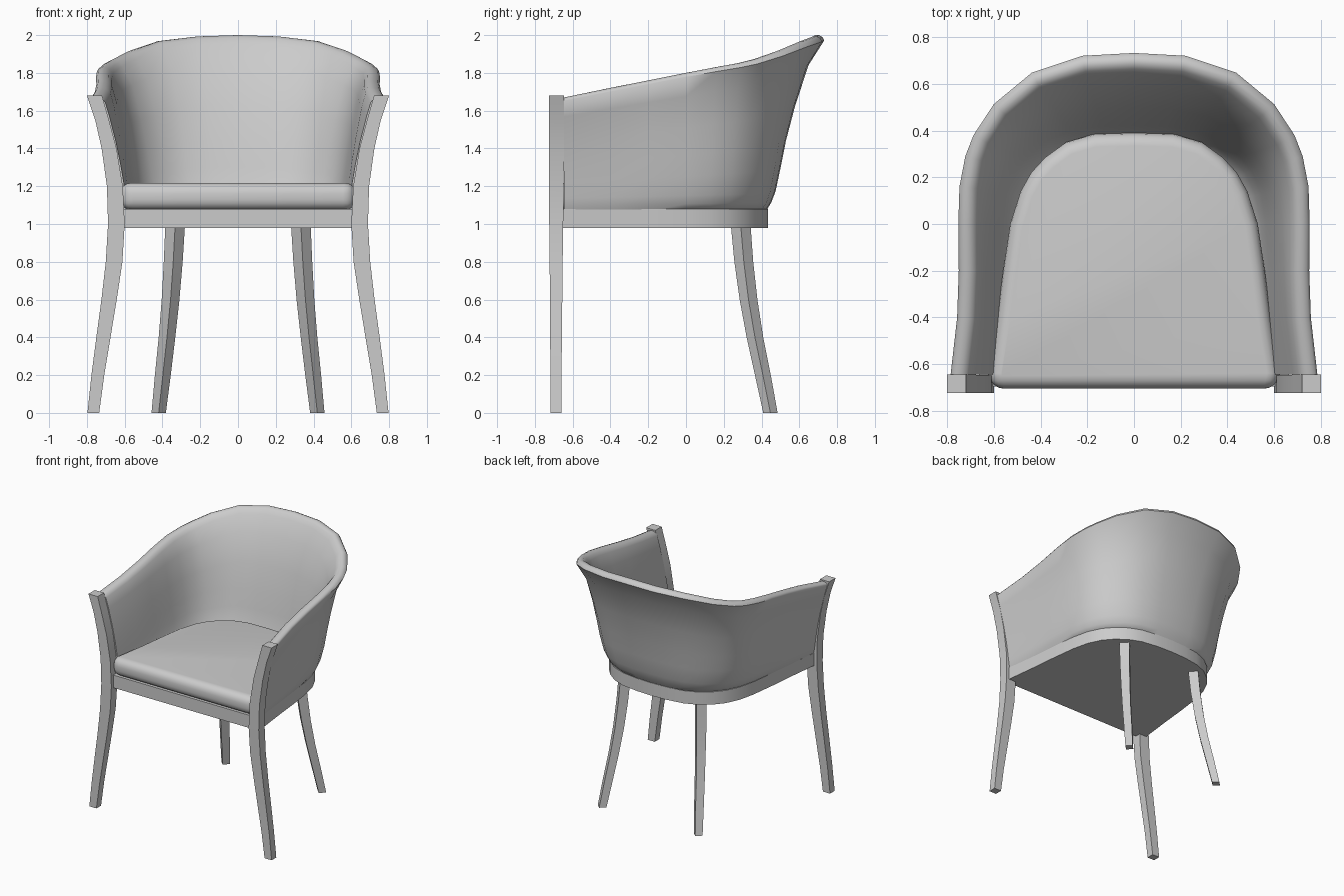
import bpy, bmesh, math
from mathutils import Vector

cube = bpy.data.objects.get("Cube")
if cube:
    bpy.data.objects.remove(cube, do_unlink=True)

grey = bpy.data.materials.new("light grey")
grey.use_nodes = True
colour = (0.6, 0.6, 0.6, 1)
grey.diffuse_color = colour
grey.node_tree.nodes["Principled BSDF"].inputs["Base Color"].default_value = colour


def loft(name, rings, smooth, bevel=None):
    """Skin closed rings of equal length, cap both ends."""
    bm = bmesh.new()
    loops = [[bm.verts.new(p) for p in ring] for ring in rings]
    for a, b in zip(loops, loops[1:]):
        for i in range(len(a)):
            j = (i + 1) % len(a)
            bm.faces.new((a[i], a[j], b[j], b[i]))
    bm.faces.new(loops[0])
    bm.faces.new(loops[-1])
    bmesh.ops.recalc_face_normals(bm, faces=bm.faces)
    mesh = bpy.data.meshes.new(name)
    bm.to_mesh(mesh)
    bm.free()
    ob = bpy.data.objects.new(name, mesh)
    bpy.context.collection.objects.link(ob)
    mesh.materials.append(grey)
    bpy.ops.object.select_all(action='DESELECT')
    ob.select_set(True)
    bpy.context.view_layer.objects.active = ob
    if bevel:
        mod = ob.modifiers.new("Rounded edge", 'BEVEL')
        mod.width, mod.segments = bevel, 4
        mod.limit_method, mod.angle_limit = 'ANGLE', math.radians(50)
        bpy.ops.object.modifier_apply(modifier=mod.name)
    bpy.ops.object.shade_smooth_by_angle(angle=math.radians(smooth))


def mirrored(half):
    """Complete a half outline, given from the front to the centre of the back."""
    return half + [(-p[0], *p[1:]) for p in half[-2::-1]]


# Seat rail: flat D-shaped slab
rail = mirrored([(.61, -.695), (.665, -.655), (.635, -.4), (.615, -.2), (.59, 0), (.56, .13),
                 (.51, .235), (.45, .305), (.365, .37), (.265, .41), (.13, .43), (0, .435)])
loft("seat_rail", [[(x, y, z) for x, y in rail] for z in (.98, 1.08)], smooth=35)

# Seat cushion: rounded D-shaped pad
pad = mirrored([(.61, -.705), (.625, -.64), (.585, -.4), (.56, -.2), (.53, 0), (.485, .14),
                (.44, .22), (.38, .285), (.29, .35), (.17, .385), (0, .39)])
loft("seat_cushion", [[(x, y, z) for x, y in pad] for z in (1.075, 1.217)], smooth=50, bevel=.055)

# Wraparound back: rim and foot outlines, front to centre
rim = mirrored([(.785, -.645, 1.67), (.757, -.4, 1.72), (.75, -.2, 1.76), (.752, 0, 1.80),
                (.747, .16, 1.83), (.722, .29, 1.852), (.687, .38, 1.872), (.6, .513, 1.915),
                (.437, .648, 1.968), (.22, .72, 1.993), (0, .732, 2.0)])
foot = mirrored([(.66, -.645), (.632, -.4), (.61, -.2), (.58, 0), (.55, .12), (.50, .22),
                 (.44, .29), (.36, .355), (.26, .40), (.13, .42), (0, .425)])
# height fraction, outward fraction at the back, outward fraction at the front
flare = [(0, 0, 0), (.05, .09, .07), (.11, .16, .11), (.25, .25, .2),
         (.4, .34, .32), (.6, .5, .52), (.83, .73, .8), (.97, 1, 1)]
base = 1.07
rings = []
for i, (top, bottom) in enumerate(zip(rim, foot)):
    before, after = Vector(rim[max(i - 1, 0)]), Vector(rim[min(i + 1, len(rim) - 1)])
    along = after - before
    inward = Vector((-along.y, along.x, 0)).normalized()
    if i in (0, len(rim) - 1):
        inward = Vector((-math.copysign(1, top[0]), 0, 0))
    back = min(1, max(0, (top[1] + .645) / .9))
    run = (top[1] + .645) / 1.377
    bulge = .14 * 4 * run * (1 - run)
    thick = .08

    def wall(h, depth):
        """Point on the wall at height fraction h, set inward by depth."""
        for a, b in zip(flare, flare[1:] + [(1, 1, 1)]):
            if h <= b[0]:
                k = (h - a[0]) / (b[0] - a[0])
                f = [a[n] + (b[n] - a[n]) * k for n in (1, 2)]
                break
        f = f[1] + (f[0] - f[1]) * back + bulge * math.sin(math.pi * min(1, h / .97) ** .6)
        p = Vector((*bottom, base)).lerp(Vector(top), f)
        p.z = base + (top[2] - base) * h
        return p + inward * depth

    outer = [wall(f[0], 0) for f in flare]
    crown = [wall(.99, thick * .12), wall(1, thick * .35), wall(1, thick * .6),
             wall(.985, thick * .85), wall(.955, thick)]
    inner = [wall(f[0], thick) for f in flare[-2::-1]]
    rings.append(outer + crown + inner)
loft("wraparound_back", rings, smooth=55)

# Front legs rise into arm posts: height, inner x, outer x, front y, rear y
post = [(0, .735, .797, -.718, -.66), (.2, .708, .776, -.718, -.659), (.4, .675, .75, -.719, -.657),
        (.6, .642, .723, -.72, -.655), (.8, .612, .70, -.722, -.653), (1.0, .60, .688, -.724, -.65),
        (1.2, .61, .694, -.724, -.648), (1.4, .643, .722, -.724, -.646),
        (1.55, .683, .756, -.724, -.645), (1.68, .72, .80, -.724, -.645)]
# Back legs: height, centre x, centre y, half diagonal
stem = [(0, .42, .447, .038), (.2, .398, .407, .042), (.4, .376, .365, .044),
        (.6, .357, .331, .047), (.8, .343, .306, .05), (.99, .333, .29, .052)]
for side, s in (("left", 1), ("right", -1)):
    loft("front_leg_" + side, [[(s * a, f, z), (s * b, f, z), (s * b, r, z), (s * a, r, z)]
                               for z, a, b, f, r in post], smooth=30)
    loft("back_leg_" + side, [[(s * (x + d), y, z), (s * x, y + d, z),
                               (s * (x - d), y, z), (s * x, y - d, z)]
                              for z, x, y, d in stem], smooth=30)
